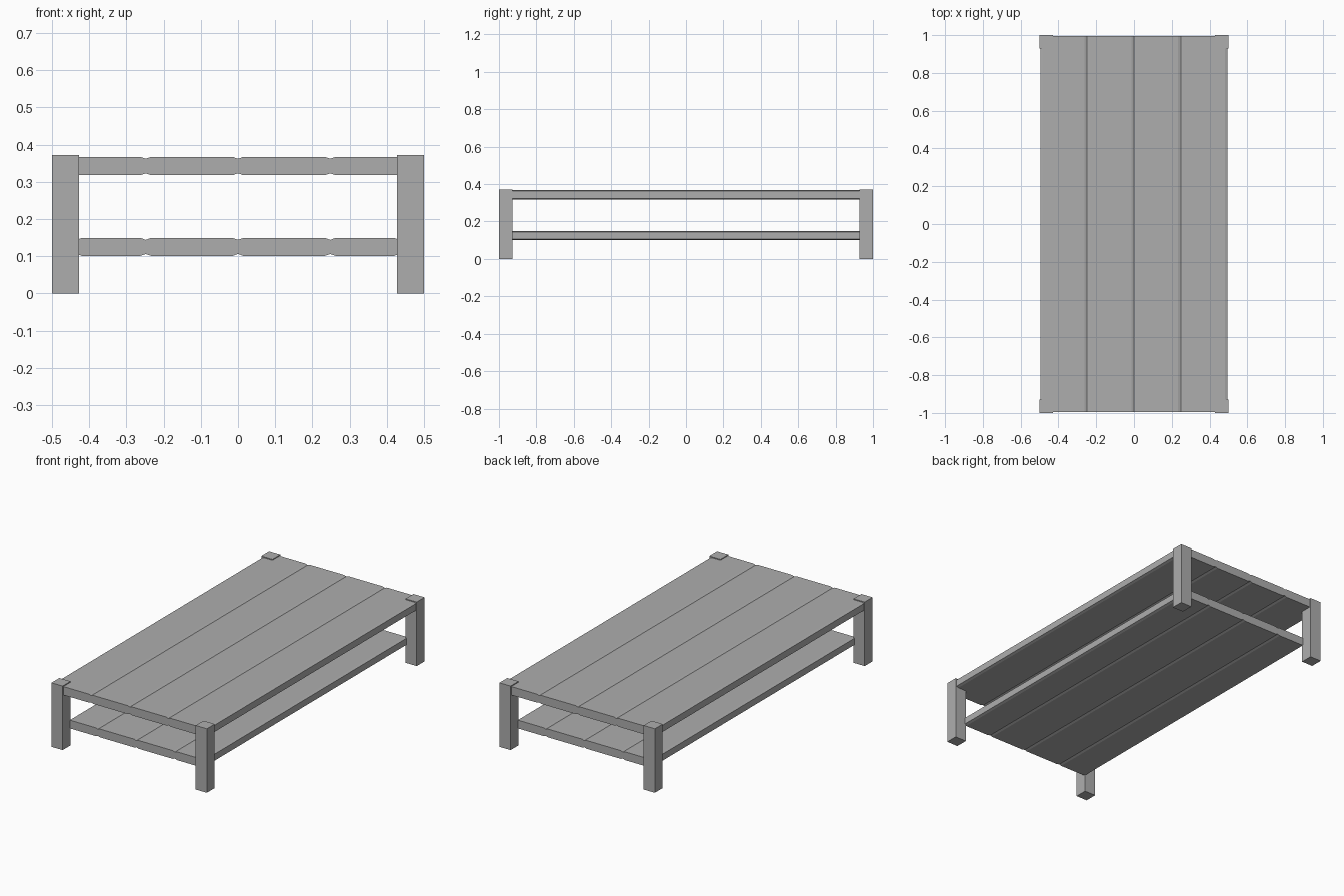
import bpy
import bmesh

if "Cube" in bpy.data.objects:
    bpy.data.objects.remove(bpy.data.objects["Cube"], do_unlink=True)

# Single plain grey finish
grey = bpy.data.materials.new("plain grey")
grey.use_nodes = True
GREY = (0.42, 0.42, 0.42, 1)
grey.diffuse_color = GREY
grey.node_tree.nodes["Principled BSDF"].inputs["Base Color"].default_value = GREY


def prism(name, profile, y0, y1):
    """Extrude an x-z outline along y into a solid object."""
    bm = bmesh.new()
    face = bm.faces.new([bm.verts.new((x, y0, z)) for x, z in profile])
    new = bmesh.ops.extrude_face_region(bm, geom=[face])["geom"]
    verts = [v for v in new if isinstance(v, bmesh.types.BMVert)]
    bmesh.ops.translate(bm, verts=verts, vec=(0, y1 - y0, 0))
    bmesh.ops.recalc_face_normals(bm, faces=bm.faces)
    mesh = bpy.data.meshes.new(name)
    bm.to_mesh(mesh)
    bm.free()
    mesh.materials.append(grey)
    obj = bpy.data.objects.new(name, mesh)
    bpy.context.collection.objects.link(obj)
    return obj


def plank(name, x0, x1, z0, z1, half_length, bevel=0.014, drop=0.005):
    """Board with shallow eased long edges."""
    outline = [(x0, z0 + drop), (x0 + bevel, z0), (x1 - bevel, z0), (x1, z0 + drop),
               (x1, z1 - drop), (x1 - bevel, z1), (x0 + bevel, z1), (x0, z1 - drop)]
    return prism(name, outline, -half_length, half_length)


# Four square corner legs
LEG, HEIGHT = 0.072, 0.372
for side, sx in (("left", 1), ("right", -1)):
    for end, sy in (("front", -1), ("back", 1)):
        xa, xb = sorted((sx * 0.5, sx * (0.5 - LEG)))
        ya, yb = sorted((sy, sy * (1 - LEG)))
        prism(f"{end}_{side}_leg", [(xa, 0), (xb, 0), (xb, HEIGHT), (xa, HEIGHT)], ya, yb)

# Table top and lower shelf, four planks each
for name, half_width, half_length, z0, z1 in (("top", 0.495, 0.994, 0.318, 0.367),
                                              ("shelf", 0.434, 0.934, 0.101, 0.149)):
    seams = [-half_width, -0.248, 0, 0.248, half_width]
    for i, (x0, x1) in enumerate(zip(seams, seams[1:])):
        plank(f"{name}_plank_{i + 1}", x0, x1, z0, z1, half_length)
